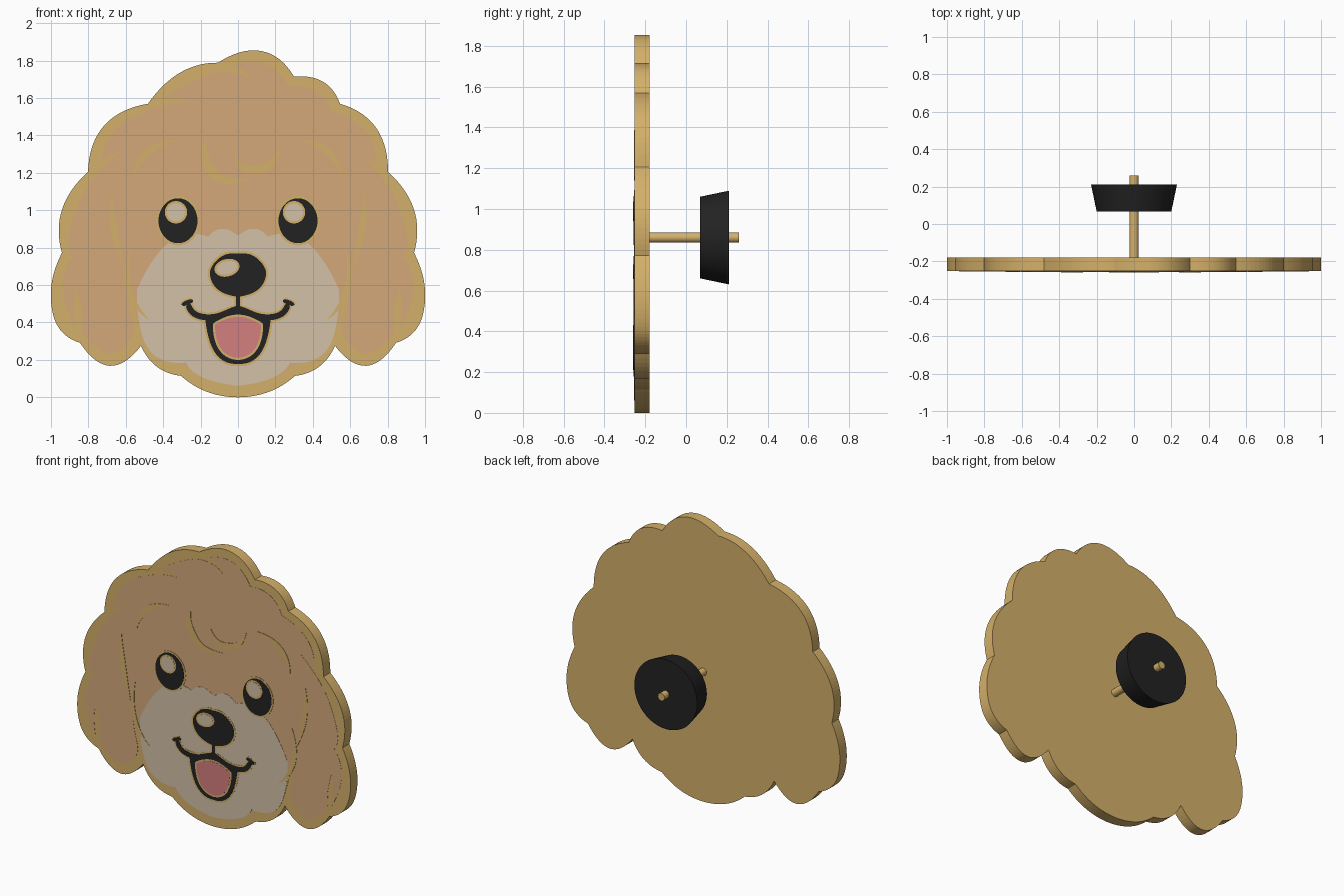
import bpy, bmesh, math
from mathutils import Vector, Matrix

if "Cube" in bpy.data.objects:
    bpy.data.objects.remove(bpy.data.objects["Cube"])

CX, BASE, UNIT = 238, 397.5, 187     # sketch grid: centre line, ground line, units per metre
BACK, FRONT, STEP = -0.18, -0.252, 0.0013


def material(name, rgb):
    m = bpy.data.materials.new(name)
    lin = [(c / 255 / 12.92) if c < 11 else ((c / 255 + 0.055) / 1.055) ** 2.4 for c in rgb]
    m.diffuse_color = (*lin, 1)
    m.use_nodes = True
    m.node_tree.nodes["Principled BSDF"].inputs["Base Color"].default_value = m.diffuse_color
    return m


GOLD = material("gold metal", (212, 176, 106))
TAN = material("tan fur", (212, 168, 122))
CREAM = material("cream", (212, 193, 167))
BLACK = material("black", (34, 34, 34))
PINK = material("pink", (212, 126, 126))


def curve(pts, n=9):
    """Smooth curve through points, open ended."""
    p = [Vector(q) for q in pts]
    if len(p) == 2:
        return p
    p = [3 * p[0] - 3 * p[1] + p[2]] + p + [3 * p[-1] - 3 * p[-2] + p[-3]]
    out = []
    for a, b, c, d in zip(p, p[1:], p[2:], p[3:]):
        for i in range(n):
            t = i / n
            out.append(0.5 * (2 * b + (c - a) * t + (2 * a - 5 * b + 4 * c - d) * t ** 2
                              + (3 * b - a - 3 * c + d) * t ** 3))
    return out + [p[-2]]


def path(segments):
    """Chain smooth curves that meet in sharp corners."""
    out = []
    for s in segments:
        out += [q for q in curve(s) if not out or (q - out[-1]).length > 0.05]
    return out


def mirror(pts):
    return [Vector((2 * CX - p[0], p[1])) for p in pts]


def symmetric(half):
    return half + mirror(half)[::-1]


def ellipse(x, y, rx, ry, tilt=0, n=40):
    rot = Matrix.Rotation(tilt, 2)
    return [Vector((x, y)) + rot @ Vector((rx * math.cos(a), ry * math.sin(a)))
            for a in (math.tau * i / n for i in range(n))]


def clean(pts):
    """Drop repeated points of a closed outline."""
    out = []
    for p in map(Vector, pts):
        if not out or (p - out[-1]).length > 0.05:
            out.append(p)
    if (out[0] - out[-1]).length < 0.05:
        out.pop()
    return out


def grow(pts, d):
    """Offset a closed outline outwards."""
    pts = clean(pts)
    area = sum(a.x * b.y - a.y * b.x for a, b in zip(pts, pts[1:] + pts[:1]))
    s = d if area > 0 else -d
    out = []
    for i, p in enumerate(pts):
        t = (pts[(i + 1) % len(pts)] - pts[i - 1]).normalized()
        out.append(p + s * Vector((t.y, -t.x)))
    return out


def stroke(pts, width, taper=True):
    """Outline of a brush stroke, pointed at both ends when tapered."""
    c = curve(pts)
    left, right = [], []
    for i, p in enumerate(c):
        t = (c[min(i + 1, len(c) - 1)] - c[max(i - 1, 0)]).normalized()
        f = math.sin(math.pi * i / (len(c) - 1))
        w = width / 2 * (f if taper else min(1, 0.45 + 2 * f))
        left.append(p + w * Vector((t.y, -t.x)))
        right.append(p - w * Vector((t.y, -t.x)))
    return left + right[::-1]


def plate(name, pts, mat, level, back=-0.2505):
    """Extruded flat shape whose front lies on the given layer."""
    front = FRONT - level * STEP
    bm = bmesh.new()
    vs = [bm.verts.new(((p[0] - CX) / UNIT, front, (BASE - p[1]) / UNIT)) for p in clean(pts)]
    face = bm.faces.new(vs)
    ext = bmesh.ops.extrude_face_region(bm, geom=[face], use_keep_orig=True)
    for v in ext["geom"]:
        if isinstance(v, bmesh.types.BMVert):
            v.co.y = back
    bmesh.ops.recalc_face_normals(bm, faces=bm.faces)
    bmesh.ops.triangulate(bm, faces=[f for f in bm.faces if len(f.verts) > 4])
    me = bpy.data.meshes.new(name)
    bm.to_mesh(me)
    bm.free()
    me.materials.append(mat)
    ob = bpy.data.objects.new(name, me)
    bpy.context.collection.objects.link(ob)


def both(name, pts, mat, level):
    plate("left_" + name, pts, mat, level)
    plate("right_" + name, mirror(pts), mat, level)


# Metal backing plate
side = path([[(88, 172), (62, 210), (62, 253)],
             [(62, 253), (51, 290), (57, 325), (80, 343)],
             [(80, 343), (110, 366), (141, 346)],
             [(141, 346), (157, 367), (181, 376)],
             [(181, 376), (207, 392), (238, 397.5)]])
crown = path([[(388, 172), (376, 128), (340, 104)],
              [(340, 104), (323, 82), (294, 77)],
              [(294, 77), (274, 56), (248, 51), (218, 63)],
              [(218, 63), (180, 73), (148, 104)],
              [(148, 104), (104, 126), (88, 172)]])
plate("backing_plate", crown + side + mirror(side)[::-1], GOLD, 0, BACK)

# Tan fur with locks cut into the edge
chin_edge = [[(143, 338), (158, 358), (185, 363)], [(185, 363), (184, 350)],
             [(184, 350), (196, 374), (238, 386)]]
fur_side = path([[(120, 152), (86, 190), (69, 235), (74, 256)],
                 [(74, 256), (63, 288), (76, 328)],
                 [(76, 328), (74, 305), (77, 290)],
                 [(77, 290), (82, 312), (84, 335), (110, 354), (133, 335), (129, 305), (122, 262)],
                 [(122, 262), (132, 300), (143, 338)]] + chin_edge)
fur_top = path([[(356, 152), (365, 158), (375, 164)],
                [(375, 164), (366, 132), (331, 111)],
                [(331, 111), (315, 91), (288, 87)],
                [(288, 87), (265, 64), (232, 66)],
                [(232, 66), (246, 73), (251, 84)],
                [(251, 84), (238, 74), (210, 74), (162, 99)],
                [(162, 99), (178, 98), (191, 103)],
                [(191, 103), (155, 108), (117, 129), (101, 164)],
                [(101, 164), (110, 156), (120, 152)]])
plate("fur", fur_top + fur_side + mirror(fur_side)[::-1], TAN, 1)

# Cream muzzle
muzzle = path([[(238, 236), (222, 229), (208, 237)],
               [(208, 237), (170, 242), (137, 290)],
               [(137, 290), (138, 315), (143, 338)]] + chin_edge)
plate("muzzle", symmetric(muzzle), CREAM, 2)

# Gold hair strokes
both("brow", stroke([(133, 180), (147, 153), (178, 140)], 7), GOLD, 3)
both("cheek_lock", stroke([(112, 193), (114, 230), (124, 268)], 7), GOLD, 3)
both("cheek_curl", stroke([(131, 246), (127, 275), (133, 300), (150, 321)], 6), GOLD, 3)
plate("forehead_curl", stroke([(207, 138), (206, 160), (221, 179), (252, 179)], 10), GOLD, 3)
plate("forehead_lock", stroke([(234, 153), (246, 169), (268, 166), (283, 145)], 9), GOLD, 3)


def framed(name, pts, mat, level):
    """Enamel shape with a thin gold rim one layer below."""
    plate(name + "_rim", grow(pts, 2.2), GOLD, level - 1)
    plate(name, pts, mat, level)


# Eyes
for name, x, hx in (("left_eye", 178, 176), ("right_eye", 298, 294)):
    framed(name, ellipse(x, 221, 19.5, 22.5), BLACK, 4)
    framed(name + "_shine", ellipse(hx, 212.5, 9, 9), CREAM, 6)

# Nose
nose = symmetric(curve([(238, 254), (221, 257), (210, 272), (217, 289), (238, 297)]))
framed("nose", nose, BLACK, 4)
framed("nose_shine", ellipse(227, 268, 10.5, 6.5, -0.25), CREAM, 6)

# Mouth, smile lines and tongue
smile = [(188, 303), (196, 315), (215, 317), (238, 307)]
tick = [(183, 306), (186, 303), (193, 301)]
both("smile_rim", stroke(smile, 10, False), GOLD, 3)
both("smile", stroke(smile, 6, False), BLACK, 4)
both("smile_tick_rim", stroke(tick, 7, False), GOLD, 3)
both("smile_tick", stroke(tick, 4, False), BLACK, 4)
plate("lip_rim", [(234, 294), (242, 294), (242, 314), (234, 314)], GOLD, 3)
plate("lip", [(236, 294), (240, 294), (240, 314), (236, 314)], BLACK, 4)
framed("mouth", symmetric(path([[(238, 309), (222, 316), (205, 317)],
                                [(205, 317), (211, 345), (222, 360), (238, 364)]])), BLACK, 4)
framed("tongue", symmetric(path([[(238, 317), (227, 319), (215, 325)],
                                 [(215, 325), (218, 343), (226, 354), (238, 358)]])), PINK, 6)


# Pin post and rubber clutch behind the plate
def lathe(name, r_front, r_back, y0, y1, sides, mat):
    bpy.ops.mesh.primitive_cone_add(vertices=sides, radius1=r_back, radius2=r_front, depth=y1 - y0,
                                    location=(0, (y0 + y1) / 2, 0.86),
                                    rotation=(math.pi / 2, 0, 0))
    ob = bpy.context.object
    ob.name = name
    ob.data.materials.append(mat)
    bpy.ops.object.shade_smooth_by_angle()


lathe("pin_post", 0.025, 0.025, BACK - 0.01, 0.26, 24, GOLD)
lathe("clutch", 0.2, 0.23, 0.068, 0.212, 64, BLACK)
